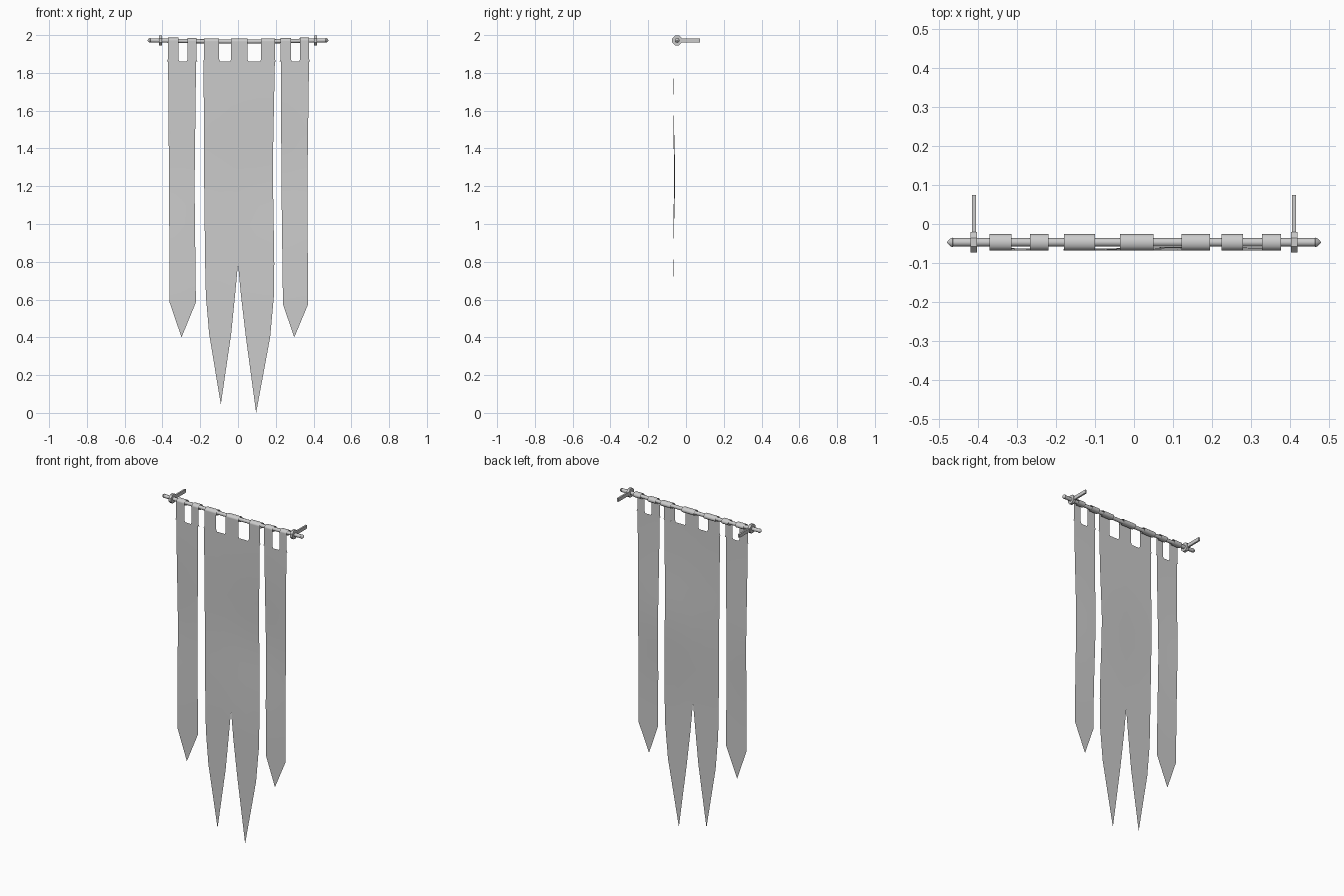
import bpy, bmesh, math
from mathutils import Matrix, Vector

cube = bpy.data.objects.get("Cube")
if cube:
    bpy.data.objects.remove(cube, do_unlink=True)

ROD_Y, ROD_Z, LOOP_R = -0.047, 1.972, 0.021
HEM = 1.86          # height where the tabs leave the cloth

grey = bpy.data.materials.new("plain grey")
grey.use_nodes = True
colour = (0.6, 0.6, 0.6, 1)
grey.diffuse_color = colour
grey.node_tree.nodes["Principled BSDF"].inputs["Base Color"].default_value = colour


def finish(name, bm, fix_normals=True):
    """Turn a bmesh into a smooth-shaded object."""
    bmesh.ops.remove_doubles(bm, verts=bm.verts, dist=0.0002)
    if fix_normals:
        bmesh.ops.recalc_face_normals(bm, faces=bm.faces)
    mesh = bpy.data.meshes.new(name)
    bm.to_mesh(mesh)
    bm.free()
    mesh.materials.append(grey)
    obj = bpy.data.objects.new(name, mesh)
    bpy.context.collection.objects.link(obj)
    bpy.ops.object.select_all(action='DESELECT')
    bpy.context.view_layer.objects.active = obj
    obj.select_set(True)
    bpy.ops.object.shade_smooth_by_angle(angle=math.radians(40))
    return obj


def sag(x):
    return -0.006 * max(0, 1 - (x / 0.4) ** 2)


def cloth_y(x, z):
    """Gentle bulge of the hanging cloth."""
    bulge = math.exp(-((z - 1.25) / 0.3) ** 2)
    return ROD_Y - LOOP_R + bulge * (0.007 + 0.003 * math.sin(9 * x))


def strip(bm, rows, columns=4):
    """Cloth between left and right edges, rows of (z, left, right)."""
    fine = []
    for (z0, l0, r0), (z1, l1, r1) in zip(rows, rows[1:]):
        n = max(1, round((z0 - z1) / 0.1))
        fine += [(z0 + (z1 - z0) * i / n, l0 + (l1 - l0) * i / n,
                  r0 + (r1 - r0) * i / n) for i in range(n)]
    fine.append(rows[-1])
    grid = []
    for z, l, r in fine:
        xs = [l + (r - l) * i / columns for i in range(columns + 1)]
        grid.append([bm.verts.new((x, cloth_y(x, z), z)) for x in xs])
    for top, low in zip(grid, grid[1:]):
        for i in range(columns):
            bm.faces.new((top[i], low[i], low[i + 1], top[i + 1]))


def tab(bm, left, right):
    """Strap rising from the cloth and looping once round the rod."""
    drop = sag((left + right) / 2)
    path = [(ROD_Y - LOOP_R, HEM, 0.006), (ROD_Y - LOOP_R, HEM + 0.012, 0)]
    for i in range(13):
        a = 2 * math.pi * i / 12
        path.append((ROD_Y - LOOP_R * math.cos(a),
                     ROD_Z + drop + 0.016 * math.sin(a), 0))
    rows = [[bm.verts.new((x, y, z)) for x in (left - f, right + f)]
            for y, z, f in path]
    for low, top in zip(rows, rows[1:]):
        bm.faces.new((low[0], low[1], top[1], top[0]))


def banner(name, strips, tabs):
    bm = bmesh.new()
    for rows in strips:
        strip(bm, rows)
    for left, right in tabs:
        tab(bm, left, right)
    # remove the collapsed faces at the pointed tips
    bmesh.ops.dissolve_degenerate(bm, edges=bm.edges, dist=0.0001)
    return finish(name, bm, fix_normals=False)


# Wide centre banner with two long tails
banner("centre_banner", [
    [(HEM, -0.182, 0.195), (1.3, -0.18, 0.184), (0.79, -0.174, 0.192)],
    [(0.79, -0.174, 0), (0.62, -0.17, -0.016), (0.42, -0.153, -0.036),
     (0.045, -0.091, -0.091)],
    [(0.79, 0, 0.192), (0.62, 0.016, 0.19), (0.4, 0.042, 0.17),
     (0, 0.096, 0.096)],
], [(-0.18, -0.1), (-0.036, 0.05), (0.122, 0.195)])

# Narrow side banners with single points
banner("right_banner", [
    [(HEM, -0.37, -0.222), (1.2, -0.365, -0.23), (0.585, -0.362, -0.223),
     (0.4, -0.299, -0.299)],
], [(-0.371, -0.315), (-0.267, -0.22)])
banner("left_banner", [
    [(HEM, 0.227, 0.376), (1.2, 0.23, 0.367), (0.575, 0.238, 0.371),
     (0.4, 0.298, 0.298)],
], [(0.225, 0.28), (0.329, 0.377)])


# Rod with pointed ends, turned from a profile along x
def lathe(name, profile, sides):
    bm = bmesh.new()
    rings = []
    for x, r in profile:
        rings.append([bm.verts.new((x, ROD_Y + r * math.cos(a),
                                    ROD_Z + sag(x) + r * math.sin(a)))
                      for a in (2 * math.pi * (i + 0.5) / sides
                                for i in range(sides))])
    for a, b in zip(rings, rings[1:]):
        for i in range(sides):
            j = (i + 1) % sides
            bm.faces.new((a[i], a[j], b[j], b[i]))
    return bm


half = [(0.1, 0.011), (0.2, 0.011), (0.3, 0.011), (0.464, 0.011),
        (0.466, 0.013), (0.472, 0.01), (0.48, 0.0005)]
profile = [(-x, r) for x, r in reversed(half)] + [(0, 0.011)] + half
finish("rod", lathe("rod", profile, 10))

# Wall brackets: a collar on the rod and an arm reaching back
for side, sign in (("right", -1), ("left", 1)):
    x = sign * 0.411
    collar = [(x - 0.008, 0.01), (x - 0.008, 0.028), (x + 0.008, 0.028),
              (x + 0.008, 0.01)]
    finish(side + "_collar", lathe("collar", collar, 8))
    bm = bmesh.new()
    bmesh.ops.create_cube(bm, size=1, matrix=Matrix.Translation(
        Vector((x, 0.026, ROD_Z))) @ Matrix.Diagonal((0.01, 0.098, 0.021, 1)))
    finish(side + "_arm", bm)
